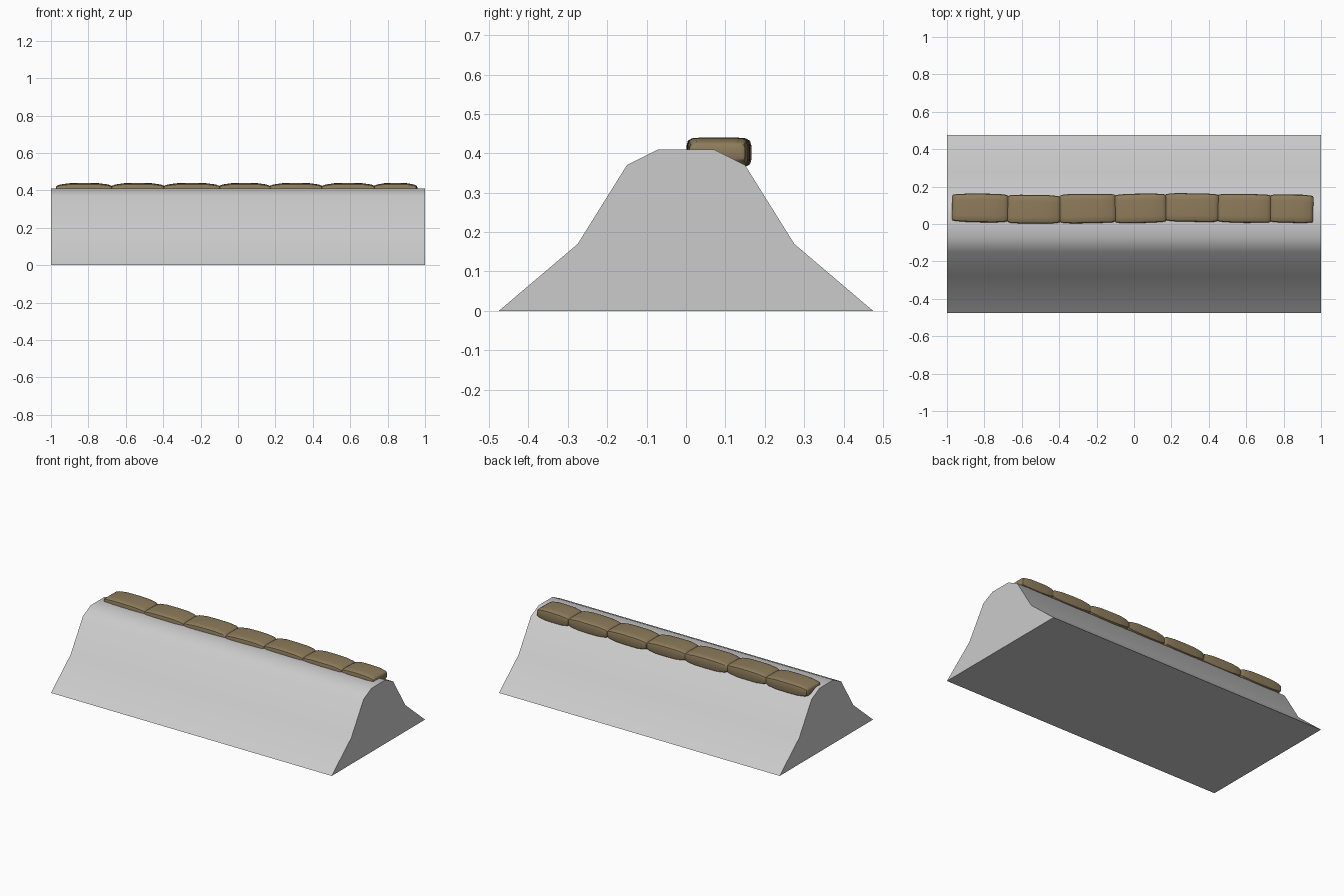
import bpy, bmesh, math, random
from mathutils import Matrix, Vector

if "Cube" in bpy.data.objects:
    bpy.data.objects.remove(bpy.data.objects["Cube"])

random.seed(4)


def loft(name, rings, angle, mat=None):
    """Skin a list of equal-sized point rings and cap both ends."""
    bm = bmesh.new()
    vs = [[bm.verts.new(p) for p in r] for r in rings]
    n = len(vs[0])
    for a, b in zip(vs, vs[1:]):
        for i in range(n):
            j = (i + 1) % n
            bm.faces.new((a[i], a[j], b[j], b[i]))
    bm.faces.new(vs[0])
    bm.faces.new(vs[-1])
    bmesh.ops.recalc_face_normals(bm, faces=bm.faces)
    me = bpy.data.meshes.new(name)
    bm.to_mesh(me)
    bm.free()
    ob = bpy.data.objects.new(name, me)
    bpy.context.collection.objects.link(ob)
    if mat:
        me.materials.append(mat)
    bpy.ops.object.select_all(action='DESELECT')
    ob.select_set(True)
    bpy.context.view_layer.objects.active = ob
    bpy.ops.object.shade_smooth_by_angle(angle=math.radians(angle))
    return ob


# Earth berm: mirrored profile extruded along x
half = [(0.475, 0), (0.275, 0.17), (0.15, 0.37), (0.07, 0.41)]
profile = half + [(-y, z) for y, z in reversed(half)]
loft("berm", [[(x, y, z) for y, z in profile] for x in (-1, 1)], 45)

# Sandbag cloth
cloth = bpy.data.materials.new("sandbag_cloth")
cloth.diffuse_color = (0.27, 0.20, 0.105, 1)
cloth.use_nodes = True
cloth.node_tree.nodes["Principled BSDF"].inputs["Base Color"].default_value = cloth.diffuse_color

# Rounded-rectangle cross-section of a bag, in unit half sizes
quarter = [(1, 0.5), (0.96, 0.8), (0.84, 0.95), (0.55, 1)]
right = quarter + [(-y, z) for y, z in reversed(quarter)]
section = right + [(-y, -z) for y, z in right]

# Stations along the bag: position, width scale, height scale
end = [(1, 0.82, 0.42), (0.97, 0.92, 0.60), (0.85, 0.97, 0.78), (0.5, 1, 0.97)]
stations = [(-t, w, h) for t, w, h in end] + [(0, 1, 1)] + end[::-1]

# Row of seven bags, butted end to end along the crest
edges = [-0.97, -0.675, -0.395, -0.10, 0.17, 0.45, 0.73, 0.955]
centres = [0.086, 0.079, 0.083, 0.084, 0.088, 0.084, 0.082]
for k, yc in enumerate(centres):
    a, b = edges[k] - 0.003, edges[k + 1] + 0.003
    turn = Matrix.Rotation(math.radians(random.uniform(-1.5, 1.5)), 3, 'Z')
    mid = Vector(((a + b) / 2, yc, 0.402))
    hw = 0.077 + random.uniform(-0.002, 0.002)
    rings = []
    for t, w, h in stations:
        w *= 1 + random.uniform(-0.02, 0.02)
        rings.append([mid + turn @ Vector((t * (b - a) / 2, y * w * hw, z * h * 0.038))
                      for y, z in section])
    loft(f"sandbag_{k + 1}", rings, 40, cloth)
